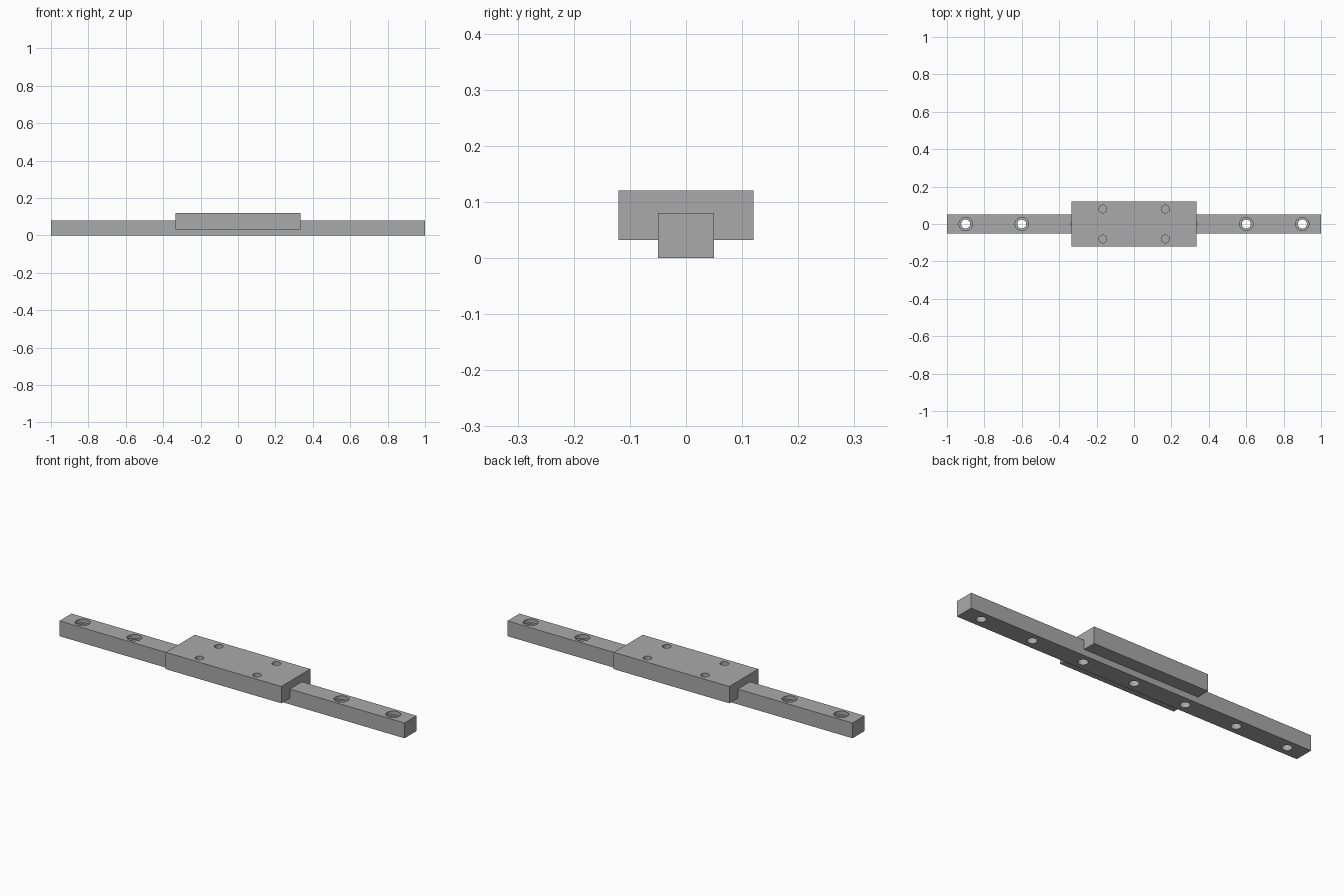
import bpy
import bmesh
from mathutils import Matrix, Vector

cube = bpy.data.objects.get("Cube")
if cube:
    bpy.data.objects.remove(cube, do_unlink=True)

LENGTH = 2.0
RAIL_W, RAIL_H = 0.1, 0.08
BLOCK_L, BLOCK_W = 0.67, 0.24
BLOCK_BOTTOM, BLOCK_TOP = 0.032, 0.12

steel = bpy.data.materials.new("steel grey")
steel.use_nodes = True
grey = (0.4, 0.4, 0.4, 1)
steel.diffuse_color = grey
steel.node_tree.nodes["Principled BSDF"].inputs["Base Color"].default_value = grey


def finish(bm, name):
    bmesh.ops.recalc_face_normals(bm, faces=bm.faces)
    mesh = bpy.data.meshes.new(name)
    bm.to_mesh(mesh)
    bm.free()
    obj = bpy.data.objects.new(name, mesh)
    bpy.context.collection.objects.link(obj)
    mesh.materials.append(steel)
    return obj


def extrude_along_x(name, profile, length):
    """Solid bar from a (y, z) cross-section, centred on x = 0."""
    bm = bmesh.new()
    face = bm.faces.new([bm.verts.new((-length / 2, y, z)) for y, z in profile])
    out = bmesh.ops.extrude_face_region(bm, geom=[face])
    moved = [v for v in out["geom"] if isinstance(v, bmesh.types.BMVert)]
    bmesh.ops.translate(bm, verts=moved, vec=Vector((length, 0, 0)))
    return finish(bm, name)


def drill(obj, centres, radius, z0, z1):
    """Cut a row of upright round holes between two heights."""
    bm = bmesh.new()
    for x, y in centres:
        bmesh.ops.create_cone(
            bm, cap_ends=True, segments=40, radius1=radius, radius2=radius,
            depth=z1 - z0, matrix=Matrix.Translation((x, y, (z0 + z1) / 2)))
    cutter = finish(bm, "hole_cutter")
    cutter.hide_render = True
    mod = obj.modifiers.new("holes", "BOOLEAN")
    mod.operation = "DIFFERENCE"
    mod.solver = "EXACT"
    mod.object = cutter
    select(obj)
    bpy.ops.object.modifier_apply(modifier=mod.name)
    bpy.data.objects.remove(cutter, do_unlink=True)


def select(obj):
    bpy.ops.object.select_all(action="DESELECT")
    obj.select_set(True)
    bpy.context.view_layer.objects.active = obj


# Rail with seven counterbored mounting holes
w = RAIL_W / 2
rail = extrude_along_x("rail", [(-w, 0), (w, 0), (w, RAIL_H), (-w, RAIL_H)], LENGTH)
mounts = [(0.3 * i, 0) for i in range(-3, 4)]
drill(rail, mounts, 0.024, -0.02, RAIL_H + 0.02)
drill(rail, mounts, 0.036, RAIL_H - 0.02, RAIL_H + 0.02)

# Carriage straddling the rail, with four blind threaded holes
b = BLOCK_W / 2
half = [(b, BLOCK_TOP), (b, BLOCK_BOTTOM), (w, BLOCK_BOTTOM), (w, RAIL_H)]
carriage = extrude_along_x(
    "carriage", half + [(-y, z) for y, z in reversed(half)], BLOCK_L)
corners = [(sx * 0.167, sy * 0.08) for sx in (-1, 1) for sy in (-1, 1)]
drill(carriage, corners, 0.021, BLOCK_TOP - 0.03, BLOCK_TOP + 0.02)

# Round hole walls, sharp edges elsewhere
for obj in (rail, carriage):
    select(obj)
    bpy.ops.object.shade_smooth_by_angle()
